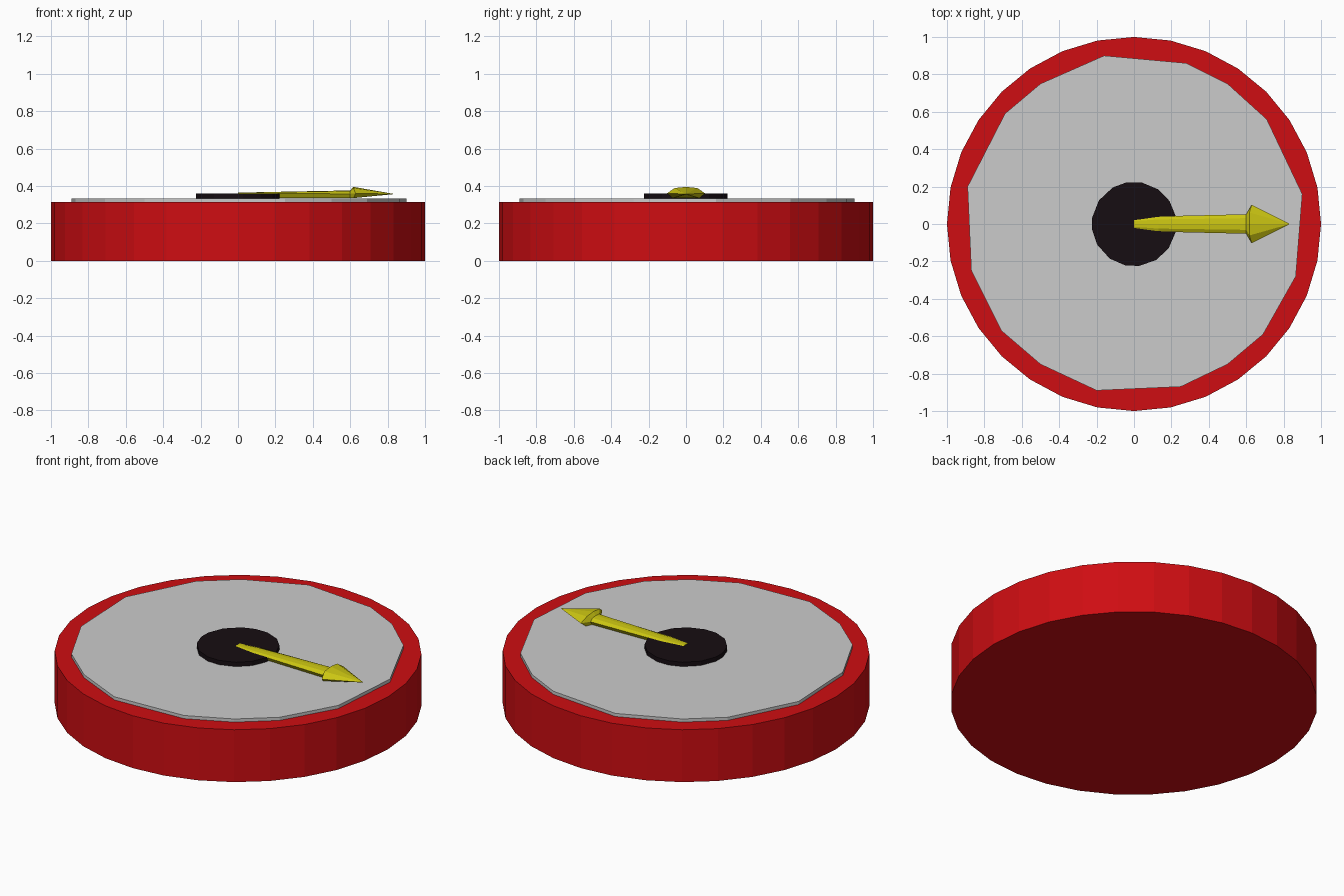
import bpy, bmesh
from math import cos, sin, radians

if "Cube" in bpy.data.objects:
    bpy.data.objects.remove(bpy.data.objects["Cube"])


def finish(name, bm, color):
    bmesh.ops.recalc_face_normals(bm, faces=bm.faces[:])
    mesh = bpy.data.meshes.new(name)
    bm.to_mesh(mesh)
    bm.free()
    obj = bpy.data.objects.new(name, mesh)
    bpy.context.collection.objects.link(obj)
    if color:
        mat = bpy.data.materials.new(name + "_color")
        mat.diffuse_color = (*color, 1)
        mat.use_nodes = True
        mat.node_tree.nodes["Principled BSDF"].inputs["Base Color"].default_value = mat.diffuse_color
        mesh.materials.append(mat)
    return obj


def loft(name, rings, color):
    """Skin a list of equal-length closed rings and cap both ends."""
    bm = bmesh.new()
    rows = [[bm.verts.new(p) for p in ring] for ring in rings]
    n = len(rows[0])
    for a, b in zip(rows, rows[1:]):
        for i in range(n):
            j = (i + 1) % n
            bm.faces.new((a[i], a[j], b[j], b[i]))
    bm.faces.new(rows[0])
    bm.faces.new(rows[-1])
    return finish(name, bm, color)


def slab(name, outline, z0, z1, color=None):
    return loft(name, [[(x, y, z) for x, y in outline] for z in (z0, z1)], color)


def circle(r, angles):
    return [(r * cos(radians(a)), r * sin(radians(a))) for a in angles]


# Round red body
slab("dial_body", circle(1, [i * 11.25 for i in range(32)]), 0, 0.315, (0.62, 0.004, 0.006))

# Irregular grey face plate
face = [(0.90, 0.16), (0.71, 0.56), (0.50, 0.75), (0.28, 0.86),
        (-0.16, 0.90), (-0.50, 0.75), (-0.69, 0.59), (-0.89, 0.20),
        (-0.87, -0.25), (-0.71, -0.57), (-0.50, -0.75), (-0.20, -0.89),
        (0.25, -0.87), (0.50, -0.75), (0.69, -0.59), (0.865, -0.28)]
slab("face_plate", face, 0.31, 0.334)

# Dark hub under the needle
hub = circle(0.226, [12, 33, 55, 80, 100, 120, 146, 171, 187, 209, 235, 258,
                     277, 302, 325, 348])
slab("hub", hub, 0.33, 0.36, (0.008, 0.004, 0.006))


# Pointer needle: half-round sections along x, flaring into an arrow head
def section(x, w, low, mid, top, back=0.0):
    high = mid + (top - mid) * 0.82
    half = [(0.7, low, 0), (1, mid, back), (0.6, high, 0)]
    right = [(x + b, w * k, z) for k, z, b in half]
    left = [(px, -py, pz) for px, py, pz in reversed(right)]
    return right + [(x, 0, top)] + left


needle = [section(0.0, 0.025, 0.345, 0.358, 0.364),
          section(0.13, 0.041, 0.337, 0.359, 0.367),
          section(0.60, 0.052, 0.335, 0.358, 0.376),
          section(0.617, 0.102, 0.335, 0.36, 0.395, 0.012),
          section(0.83, 0.002, 0.356, 0.357, 0.358)]
loft("needle", needle, (0.60, 0.56, 0.006))
